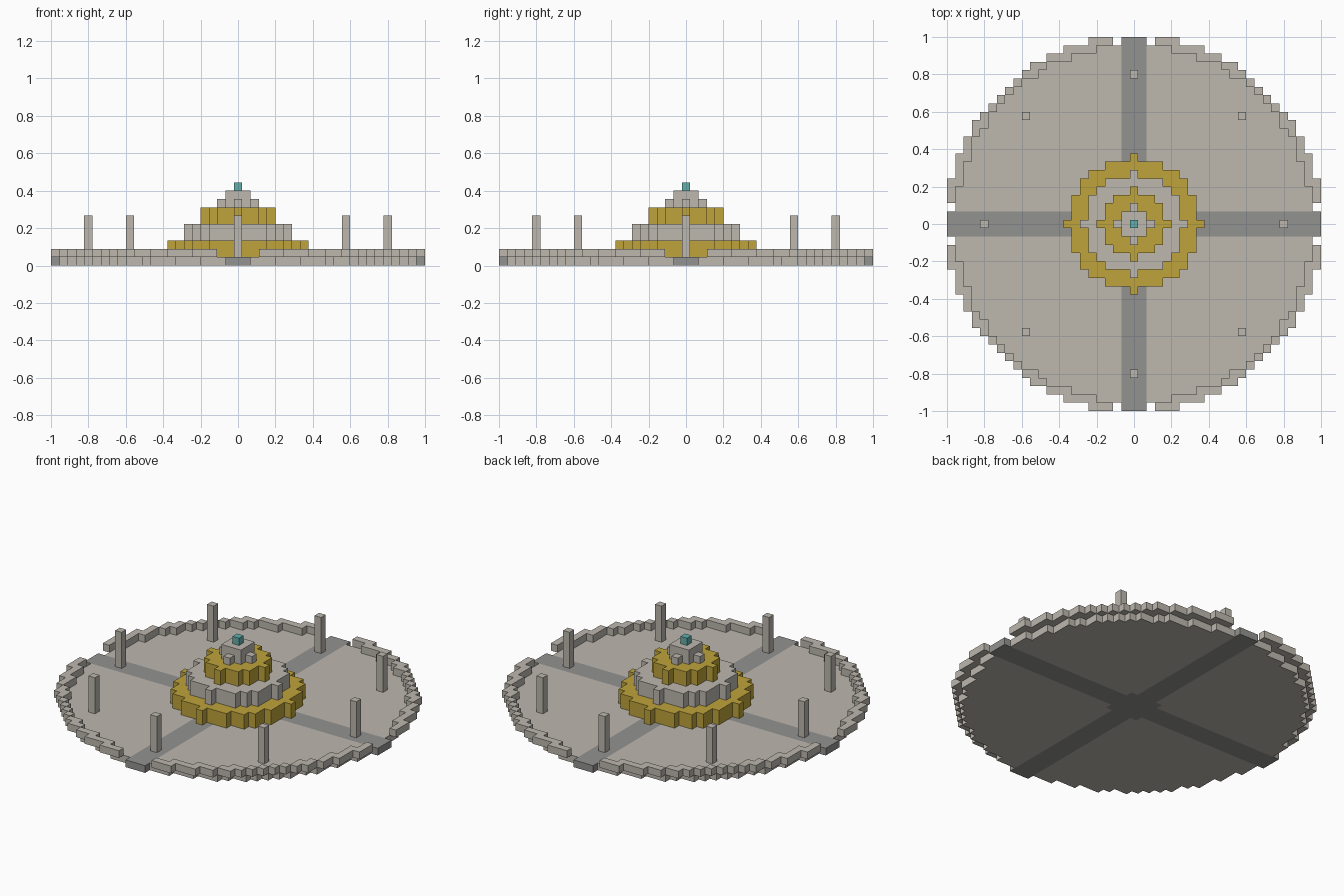
import bpy

if "Cube" in bpy.data.objects:
    bpy.data.objects.remove(bpy.data.objects["Cube"], do_unlink=True)

R = 22                      # blocks from the centre to the edge
U = 2 / (2 * R + 1)         # size of one block


def material(name, rgb):
    m = bpy.data.materials.new(name)
    m.use_nodes = True
    m.diffuse_color = (*rgb, 1)
    bsdf = next(n for n in m.node_tree.nodes if n.type == 'BSDF_PRINCIPLED')
    bsdf.inputs["Base Color"].default_value = (*rgb, 1)
    return m


STONE = material("pale stone", (0.51, 0.48, 0.43))
PAVING = material("dark paving", (0.29, 0.29, 0.28))
GOLD = material("gold", (0.52, 0.37, 0.043))
TEAL = material("teal crystal", (0.12, 0.43, 0.41))


def cells(rule):
    """Grid cells (i, j) that satisfy the rule."""
    span = range(-R, R + 1)
    return {(i, j) for i in span for j in span if rule(i, j)}


def disc(limit):
    """Cells whose squared distance from the centre is within the limit."""
    return cells(lambda i, j: i * i + j * j <= limit)


def blocks(name, filled, low, high, paint, second=None, is_second=None):
    """Stepped solid over the filled cells, from block level low to high."""
    verts, faces, index, marks = [], [], {}, []

    def vert(x, y, z):
        if (x, y, z) not in index:
            index[x, y, z] = len(verts)
            verts.append(((x - 0.5) * U, (y - 0.5) * U, z * U))
        return index[x, y, z]

    for i, j in sorted(filled):
        ring = [(i, j), (i + 1, j), (i + 1, j + 1), (i, j + 1)]
        mark = int(bool(is_second and is_second(i, j)))
        new = [[vert(x, y, high) for x, y in ring],
               [vert(x, y, low) for x, y in reversed(ring)]]
        # Walls only where there is no neighbour
        for k, (di, dj) in enumerate([(0, -1), (1, 0), (0, 1), (-1, 0)]):
            if (i + di, j + dj) not in filled:
                a, b = ring[k], ring[(k + 1) % 4]
                new.append([vert(*a, low), vert(*b, low),
                            vert(*b, high), vert(*a, high)])
        faces += new
        marks += [mark] * len(new)

    mesh = bpy.data.meshes.new(name)
    mesh.from_pydata(verts, [], faces)
    mesh.materials.append(paint)
    if second:
        mesh.materials.append(second)
    for poly, mark in zip(mesh.polygons, marks):
        poly.material_index = mark
    obj = bpy.data.objects.new(name, mesh)
    bpy.context.collection.objects.link(obj)
    return obj


# Round floor with crossing paths that run out to the edge
def on_path(i, j):
    return min(abs(i), abs(j)) <= 1 or i * i + j * j <= 8


floor = disc(462)
blocks("floor", floor | cells(on_path), 0, 1, STONE, PAVING, on_path)

# Low rim, open where the paths leave
gates = cells(lambda i, j: min(abs(i), abs(j)) <= 2)
blocks("rim", disc(510) - floor - gates, 1, 2, STONE)

# Tiered centrepiece
blocks("lower_gold_tier", disc(64), 1, 3, GOLD)
blocks("stone_tier", disc(36), 3, 5, STONE)
blocks("upper_gold_tier", disc(16), 5, 7, GOLD)
blocks("top_step", disc(4), 7, 8, STONE)
blocks("top_block", disc(2), 8, 9, STONE)
blocks("crystal", disc(0), 9, 10, TEAL)

# Ring of eight pillars
for a in (-1, 0, 1):
    for b in (-1, 0, 1):
        if a or b:
            reach = 13 if a and b else 18
            blocks("pillar", {(a * reach, b * reach)}, 1, 6, STONE)
